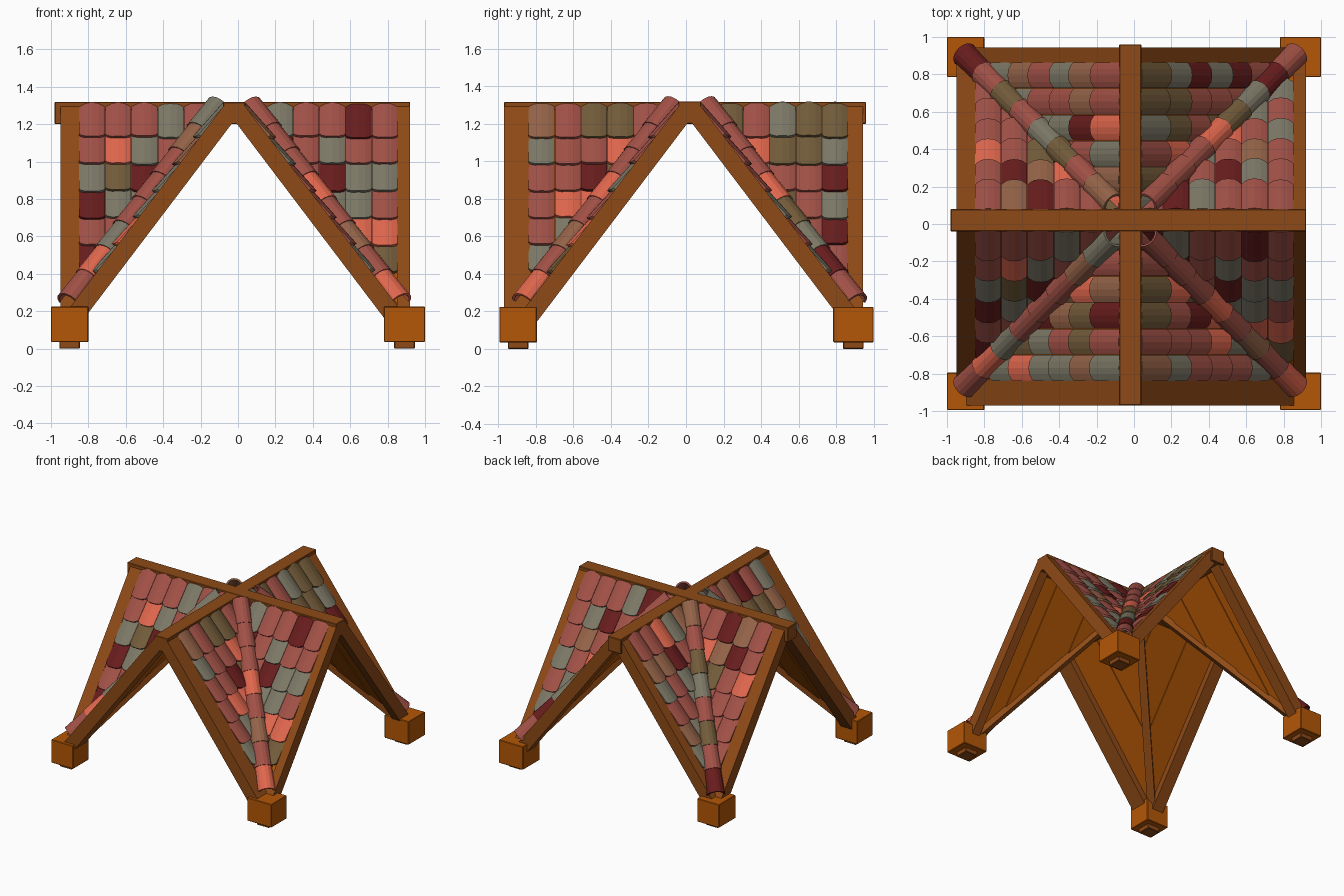
import bpy, bmesh, math, random
from mathutils import Vector

if "Cube" in bpy.data.objects:
    bpy.data.objects.remove(bpy.data.objects["Cube"])
random.seed(4)
CX, CY, SL = -0.02, 0.02, 1.32
NV, NZ = SL / math.hypot(SL, 1), 1 / math.hypot(SL, 1)


def material(name, rgb):
    m = bpy.data.materials.new(name)
    m.diffuse_color = (*rgb, 1)
    m.use_nodes = True
    m.node_tree.nodes["Principled BSDF"].inputs["Base Color"].default_value = m.diffuse_color
    return m


BEAM = material("beam_wood", (0.27, 0.068, 0.008))
PLANK = material("plank_wood", (0.46, 0.095, 0.002))
TILES = [material("tile_" + n, c) for n, c in [
    ("pink", (0.36, 0.082, 0.062)), ("dark_red", (0.14, 0.012, 0.012)),
    ("olive", (0.17, 0.105, 0.042)), ("brown", (0.30, 0.125, 0.065)),
    ("grey", (0.205, 0.19, 0.135)), ("coral", (0.75, 0.135, 0.075))]]


def tile_colour():
    return random.choices(range(6), [10, 3, 2, 2, 3, 2])[0]


def finish(name, bm, mats):
    me = bpy.data.meshes.new(name)
    bm.to_mesh(me)
    bm.free()
    for m in mats:
        me.materials.append(m)
    ob = bpy.data.objects.new(name, me)
    bpy.context.collection.objects.link(ob)
    return ob


def box(name, lo, hi, mat):
    bm = bmesh.new()
    bmesh.ops.create_cube(bm, size=1)
    for v in bm.verts:
        v.co = [(a + b) / 2 + c * (b - a) for a, b, c in zip(lo, hi, v.co)]
    bmesh.ops.bevel(bm, geom=bm.edges[:], offset=0.004, segments=1, affect='EDGES')
    finish(name, bm, [mat])


def placer(axis, su, sv):
    # u runs along the ridge, v runs outwards down the slope
    def place(u, v, z):
        a, b = (su * u, sv * v) if axis == 0 else (sv * v, su * u)
        return Vector((CX + a, CY + b, z))
    return place


def on_slope(place, u, v, h):
    return place(u, v + h * NV, 1.355 - SL * v + h * NZ)


def prism(bm, a, b):
    # closed solid between two matching outlines
    va, vb = [bm.verts.new(p) for p in a], [bm.verts.new(p) for p in b]
    n = len(va)
    bm.faces.new(va)
    bm.faces.new(vb[::-1])
    for i in range(n):
        j = (i + 1) % n
        bm.faces.new((va[j], va[i], vb[i], vb[j]))


def shell(bm, outer, inner, mi):
    # thin curved tile from upper and lower two-row grids
    n = len(outer[0])
    loops = [[bm.verts.new(p) for p in r[k] + s[k][::-1]]
             for r, s, k in ((outer, inner, 0), (outer, inner, 1))]
    m = 2 * n
    faces = [bm.faces.new((loops[0][i], loops[0][(i + 1) % m],
                           loops[1][(i + 1) % m], loops[1][i])) for i in range(m)]
    for lp in loops:
        for i in range(n - 1):
            faces.append(bm.faces.new((lp[i], lp[i + 1], lp[m - 2 - i], lp[m - 1 - i])))
    for f in faces:
        f.material_index = mi


# Crossed ridge beams
box("ridge_beam_x", (-0.98, -0.04, 1.20), (0.92, 0.08, 1.32), BEAM)
box("ridge_beam_y", (-0.08, -0.97, 1.20), (0.04, 0.96, 1.318), BEAM)

GABLE = {(0, -1): (-0.95, -0.85), (0, 1): (0.85, 0.92),
         (1, -1): (-0.97, -0.83), (1, 1): (0.85, 0.945)}
UMAX = {(0, -1): 0.83, (0, 1): 0.875, (1, -1): 0.86, (1, 1): 0.845}

for axis in (0, 1):
    for su in (-1, 1):
        for sv in (-1, 1):
            tag = f"{'xy'[axis]}_{'np'[su > 0]}{'np'[sv > 0]}"
            P = placer(axis, su, sv)

            # Sloping gable beam
            g = [abs(t - (CX, CY)[axis]) for t in GABLE[axis, su]]
            prof = [(0, 1.22), (0, 1.30), (0.055, 1.30), (0.91, 0.18), (0.88, 0.06)]
            bm = bmesh.new()
            prism(bm, *[[P(u, v, z) for v, z in prof] for u in g])
            bmesh.ops.recalc_face_normals(bm, faces=bm.faces)
            finish("gable_beam_" + tag, bm, [BEAM])

            # Planks running down to the valley
            bm = bmesh.new()
            for i in range(5):
                u0, u1 = 0.055 + i * 0.167, 0.055 + (i + 1) * 0.167
                q = [(u0, 0.05), (u1, 0.05), (u1, u1), (u0, u0)]
                under = -0.03 - 0.008 * (i % 2)
                prism(bm, [on_slope(P, u, v, 0) for u, v in q],
                      [on_slope(P, u, v, under) for u, v in q])
            bmesh.ops.recalc_face_normals(bm, faces=bm.faces)
            finish("planks_" + tag, bm, [PLANK])

            # Overlapping roof tiles, trimmed along the valley
            bm = bmesh.new()
            for row in range(6):
                for col in range(6):
                    uc = UMAX[axis, su] - 0.07 - col * 0.14
                    v0 = 0.072 + row * 0.109 + random.uniform(-.004, .004)
                    if uc + 0.07 < v0 + 0.05:
                        continue
                    top = -0.012 if row else -0.03
                    grids = ([], [])
                    for t in (0, 1):
                        for gi, drop in enumerate((0, 0.018)):
                            grids[gi].append([
                                on_slope(P, uc + a * 0.069,
                                         v0 + (0.114 - 0.016 * a ** 4 if t else top),
                                         0.008 + 0.018 * t + 0.017 * (1 - a * a) - drop)
                                for a in (-1, -.85, -.5, 0, .5, .85, 1)])
                    shell(bm, *grids, tile_colour())
            bmesh.ops.recalc_face_normals(bm, faces=bm.faces)
            cut = P(0, 1, 0) - P(1, 0, 0)
            bmesh.ops.bisect_plane(bm, geom=bm.verts[:] + bm.edges[:] + bm.faces[:],
                                   plane_co=P(0, 0, 0), plane_no=cut, clear_outer=True)
            finish("roof_tiles_" + tag, bm, TILES)

for sx in (-1, 1):
    for sy in (-1, 1):
        tag = f"{'left' if sx < 0 else 'right'}_{'front' if sy < 0 else 'back'}"
        P = placer(0, sx, sy)
        side = Vector((1, -1, 0)).normalized()
        up = Vector((SL, SL, 2)).normalized()

        # Rounded cap tiles along the valley
        bm = bmesh.new()
        for i in range(8):
            mi = tile_colour()
            grids = ([], [])
            for w, r in ((0.09 + i * 0.099, 0.064), (0.197 + i * 0.099, 0.070)):
                c = Vector((w, w, 1.355 - SL * w + 0.072))
                for gi, rr in enumerate((r, r - 0.014)):
                    grids[gi].append([P(*(c + side * rr * math.cos(k * math.pi / 8)
                                          + up * (rr * 0.95 * math.sin(k * math.pi / 8) - 0.006)))
                                      for k in range(9)])
            shell(bm, *grids, mi)
        bmesh.ops.recalc_face_normals(bm, faces=bm.faces)
        finish("valley_caps_" + tag, bm, TILES)

        # Rafter under the valley
        bm = bmesh.new()
        ends = []
        for w in (0.06, 0.88):
            c = Vector((w, w, 1.355 - SL * w))
            ends.append([P(*(c + side * a + Vector((0, 0, b))))
                         for a, b in ((-.03, .02), (.03, .02), (.03, -.085), (-.03, -.085))])
        prism(bm, *ends)
        bmesh.ops.recalc_face_normals(bm, faces=bm.faces)
        finish("valley_rafter_" + tag, bm, [BEAM])

        # Corner block and the post end beneath it
        x0, x1 = (-1.0, -0.80) if sx < 0 else (0.78, 1.0)
        y0, y1 = (-0.995, -0.795) if sy < 0 else (0.785, 1.0)
        box("corner_block_" + tag, (x0, y0, 0.035), (x1, y1, 0.225), PLANK)
        mx, my = (x0 + x1) / 2, (y0 + y1) / 2
        box("post_end_" + tag, (mx - .055, my - .055, 0), (mx + .055, my + .055, 0.06), BEAM)
